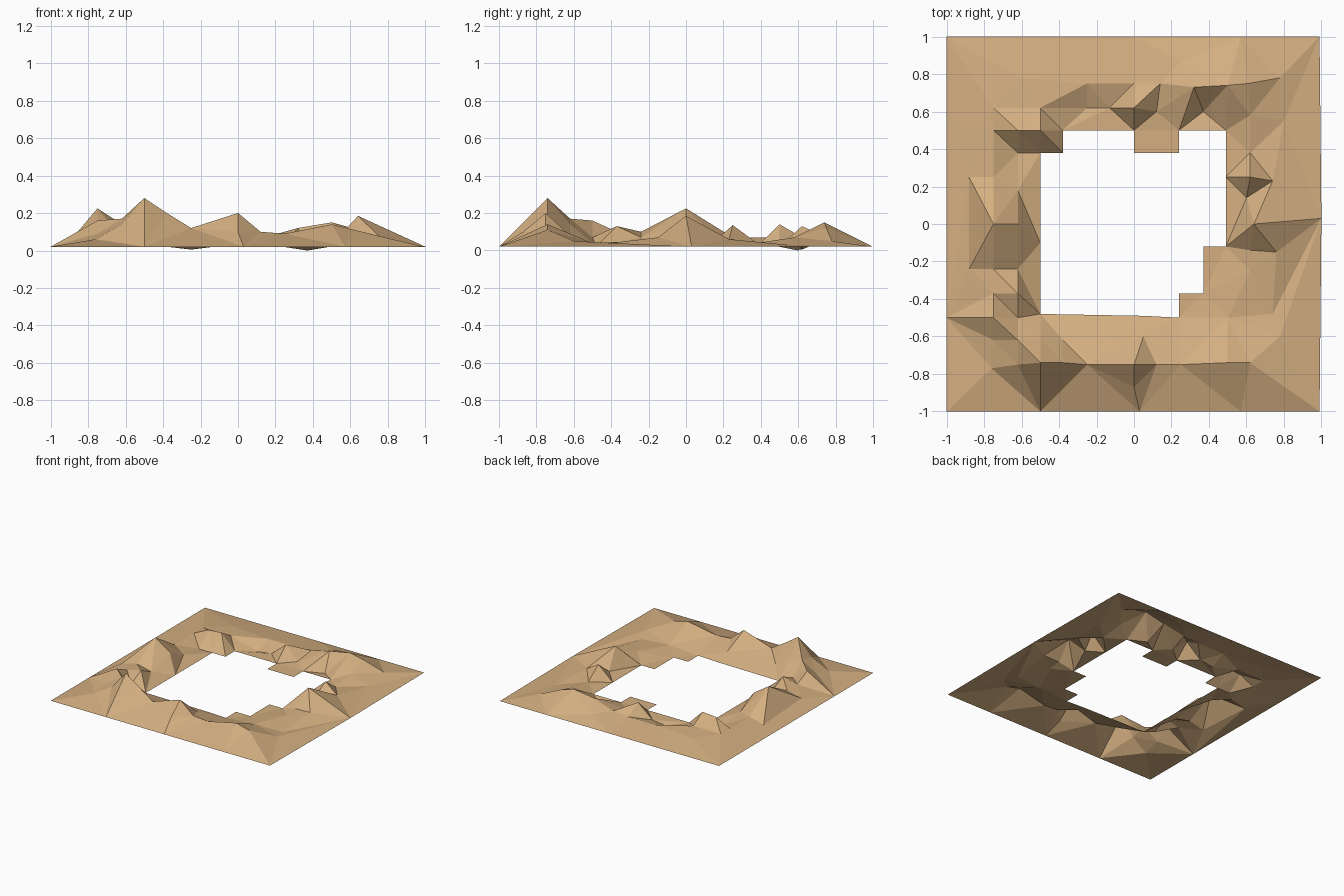
import bpy, bmesh
from mathutils import Vector
from mathutils.geometry import delaunay_2d_cdt

if "Cube" in bpy.data.objects:
    bpy.data.objects.remove(bpy.data.objects["Cube"])

BASE = 0.02

# stepped outline of the central opening
hole = [(-.5, .38), (-.38, .38), (-.38, .5), (0, .5), (0, .38), (.24, .38), (.24, .5),
        (.49, .5), (.49, .25), (.49, -.12), (.37, -.12), (.37, -.37), (.24, -.37), (.24, -.5),
        (.05, -.49), (-.5, -.48), (-.5, -.1)]

# outer border, with the places where slopes meet it
border = [(-1, -1), (-.5, -1), (.03, -1), (.57, -1), (.99, -1), (1, .03),
          (.99, 1), (.57, 1), (0, 1), (-.5, 1), (-1, 1), (-1, .55), (-1, -.5)]

# summits and foothills on each side: x, y, height
front_ridge = [(-.76, -.77, .06), (-.62, -.75, .14), (-.5, -.74, .28), (-.38, -.74, .2),
               (-.25, -.75, .12), (0, -.75, .2), (.12, -.75, .1), (0, -.87, .1), (.05, -.6, .06),
               (.25, -.75, .09), (.5, -.74, .14), (.62, -.74, .11), (.78, -.6, .05)]
left_ridge = [(-.62, -.62, .17), (-.62, -.5, .07), (-.75, -.5, .16), (-.75, -.62, .09),
              (-.62, -.37, .13), (-.75, -.37, .1), (-.75, -.24, .1), (-.62, -.24, .07),
              (-.75, 0, .225), (-.62, 0, .14), (-.62, .18, .05), (-.75, .25, .07),
              (-.88, .25, .04), (-.88, -.24, .07), (-.5, -.62, .14), (-.38, -.62, .07)]
back_ridge = [(-.62, .38, .02), (-.62, .5, .13), (-.5, .5, .14), (-.5, .62, .07), (-.75, .5, .07),
              (-.75, .62, .07), (-.6, .78, .06), (-.25, .75, .06), (-.25, .62, .005),
              (-.13, .62, .02), (0, .62, .13), (.12, .6, .03), (0, .75, .06), (.14, .75, .07),
              (.32, .73, .12), (.5, .74, .15), (.61, .75, .12), (.25, .87, .06),
              (.37, .6, 0), (.78, .78, .05)]
right_ridge = [(.62, .58, .07), (.62, .38, .04), (.62, .25, .135), (.74, .23, .06),
               (.6, .14, .04), (.64, 0, .185), (.62, -.14, .06), (.76, -.15, .07),
               (.62, -.25, .05), (.74, -.48, .03), (.5, -.5, .04), (.8, .55, .03)]

outline = [(x, y, BASE) for x, y in hole + border]
points = outline + front_ridge + left_ridge + back_ridge + right_ridge
n = len(hole)
edges = [(i, (i + 1) % n) for i in range(n)]


def chain(*xy):
    """Keep a crest line unbroken between the named summits."""
    ids = [min(range(len(points)), key=lambda i: (points[i][0] - x) ** 2 + (points[i][1] - y) ** 2)
           for x, y in xy]
    edges.extend(zip(ids, ids[1:]))


chain((-.62, -.75), (-.5, -.74), (-.38, -.74), (-.25, -.75), (0, -.75), (.12, -.75),
      (.25, -.75), (.5, -.74), (.62, -.74))
chain((-.75, -.24), (-.75, 0), (-.62, 0))
chain((-.62, .5), (-.5, .5), (-.38, .5))
chain((.32, .73), (.5, .74), (.61, .75))
chain((-.5, -1), (-.5, -.74), (-.5, -.62))


def in_hole(p):
    inside = False
    for (ax, ay), (bx, by) in zip(hole, hole[1:] + hole[:1]):
        if (ay > p.y) != (by > p.y) and p.x < ax + (p.y - ay) * (bx - ax) / (by - ay):
            inside = not inside
    return inside


# faceted sheet stretched over the points, leaving the opening clear
flat, _, tris, origins, _, _ = delaunay_2d_cdt([Vector(p[:2]) for p in points], edges, [], 0, 1e-5)
bm = bmesh.new()
verts = [bm.verts.new((v.x, v.y, points[o[0]][2] if o else BASE)) for v, o in zip(flat, origins)]
for t in tris:
    if not in_hole(sum((flat[i] for i in t), Vector((0, 0))) / len(t)):
        f = bm.faces.new([verts[i] for i in t])
        f.normal_update()
        if f.normal.z < 0:
            f.normal_flip()
bmesh.ops.delete(bm, geom=[v for v in bm.verts if not v.link_faces], context='VERTS')

mesh = bpy.data.meshes.new("mountain_ring")
bm.to_mesh(mesh)
bm.free()
ring = bpy.data.objects.new("mountain_ring", mesh)
bpy.context.collection.objects.link(ring)

sand = bpy.data.materials.new("sand")
sand.diffuse_color = (0.66, 0.43, 0.22, 1)
sand.use_nodes = True
sand.node_tree.nodes["Principled BSDF"].inputs["Base Color"].default_value = sand.diffuse_color
mesh.materials.append(sand)
